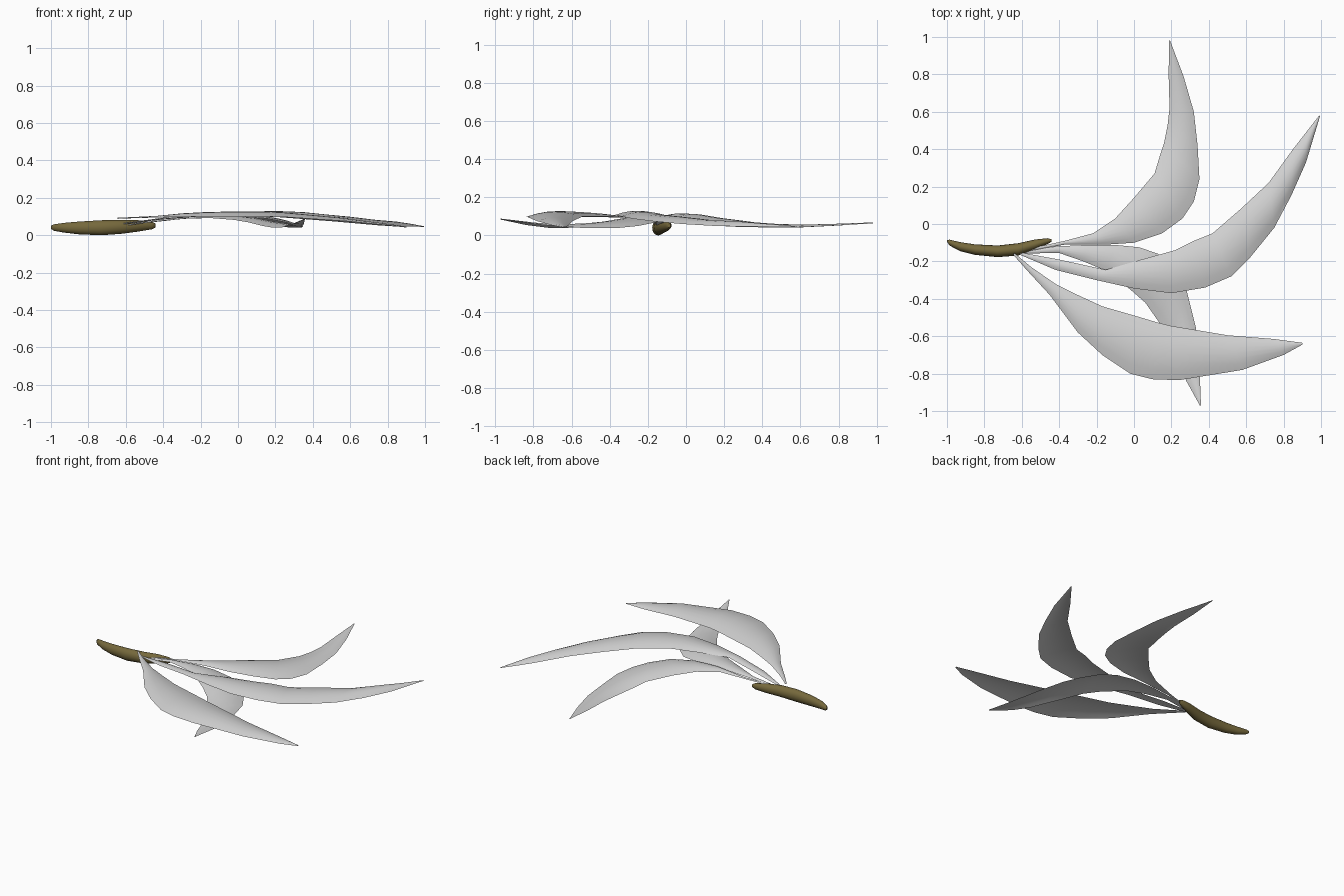
import bpy
import bmesh
import math
from mathutils import Vector

default_cube = bpy.data.objects.get("Cube")
if default_cube:
    bpy.data.objects.remove(default_cube, do_unlink=True)


def make_material(name, colour):
    material = bpy.data.materials.new(name)
    material.use_nodes = True
    material.diffuse_color = colour
    shader = material.node_tree.nodes["Principled BSDF"]
    shader.inputs["Base Color"].default_value = colour
    shader.inputs["Roughness"].default_value = 0.7
    return material


def loft(name, rings, material, sharp_angle):
    """Skin a row of closed rings and cap both ends."""
    bm = bmesh.new()
    rows = [[bm.verts.new(point) for point in ring] for ring in rings]
    count = len(rows[0])
    for near, far in zip(rows, rows[1:]):
        for i in range(count):
            j = (i + 1) % count
            bm.faces.new((near[i], near[j], far[j], far[i]))
    bm.faces.new(rows[0])
    bm.faces.new(rows[-1])
    bmesh.ops.recalc_face_normals(bm, faces=bm.faces[:])
    mesh = bpy.data.meshes.new(name)
    bm.to_mesh(mesh)
    bm.free()
    mesh.materials.append(material)
    obj = bpy.data.objects.new(name, mesh)
    bpy.context.collection.objects.link(obj)
    bpy.ops.object.select_all(action="DESELECT")
    obj.select_set(True)
    bpy.context.view_layer.objects.active = obj
    bpy.ops.object.shade_smooth_by_angle(angle=math.radians(sharp_angle))
    return obj


def leaf(name, stations, material, arch=0.08, thickness=0.003, steps=6):
    """Each station holds left x, left y, right x, right y and edge height."""
    rings = []
    for left_x, left_y, right_x, right_y, height in stations:
        left = Vector((left_x, left_y, height))
        right = Vector((right_x, right_y, height))
        width = (right - left).length

        def across(step, side):
            t = step / steps
            bulge = 4 * t * (1 - t)
            rise = bulge * (arch * width + side * thickness)
            return left.lerp(right, t) + Vector((0, 0, rise))

        top = [across(i, 1) for i in range(steps + 1)]
        underside = [across(i, -1) for i in range(steps - 1, 0, -1)]
        rings.append(top + underside)
    return loft(name, rings, material, 60)


def pod(name, stations, material, sides=16):
    """Each station holds x, y, z, half depth and half height."""
    rings = []
    for x, y, z, depth, height in stations:
        angles = [math.tau * i / sides for i in range(sides)]
        rings.append([(x, y + depth * math.cos(a), z + height * math.sin(a))
                      for a in angles])
    return loft(name, rings, material, 60)


leaf_grey = make_material("leaf pale grey", (0.66, 0.66, 0.66, 1))
pod_olive = make_material("pod olive brown", (0.18, 0.14, 0.045, 1))

# Curved seed pod, tapered at both ends
pod("seed_pod", [
    (-1, -.09, .042, .005, .008),
    (-.985, -.1, .041, .016, .017),
    (-.93, -.121, .04, .024, .026),
    (-.85, -.137, .039, .028, .034),
    (-.73, -.146, .04, .031, .04),
    (-.62, -.136, .045, .033, .037),
    (-.53, -.11, .05, .027, .03),
    (-.46, -.091, .052, .015, .02),
    (-.44, -.088, .052, .006, .01),
], pod_olive)

# Leaf that sweeps up toward the back
leaf("back_leaf", [
    (-.62, -.145, -.62, -.155, .055),
    (-.37, -.09, -.37, -.11, .08),
    (-.22, -.05, -.15, -.11, .1),
    (-.1, .03, 0, -.1, .1),
    (0, .14, .15, -.05, .09),
    (.11, .27, .26, .03, .068),
    (.14, .37, .32, .12, .054),
    (.16, .43, .35, .24, .046),
    (.18, .53, .34, .42, .042),
    (.19, .62, .32, .6, .043),
    (.185, .8, .265, .79, .052),
    (.188, .98, .193, .98, .065),
], leaf_grey)

# Long leaf that sweeps to the far side
leaf("long_leaf", [
    (-.62, -.15, -.62, -.16, .06),
    (-.4, -.19, -.42, -.245, .085),
    (-.15, -.245, -.2, -.3, .105),
    (.04, -.19, 0, -.345, .11),
    (.22, -.14, .2, -.37, .108),
    (.32, -.09, .38, -.34, .1),
    (.42, -.05, .52, -.28, .088),
    (.57, .08, .62, -.18, .075),
    (.72, .22, .75, -.02, .06),
    (.85, .4, .84, .15, .05),
    (.92, .49, .92, .33, .046),
    (.99, .58, .995, .578, .045),
], leaf_grey)

# Broad leaf on the front side
leaf("front_leaf", [
    (-.64, -.155, -.645, -.165, .09),
    (-.55, -.23, -.57, -.25, .092),
    (-.42, -.32, -.45, -.38, .095),
    (-.3, -.38, -.3, -.58, .098),
    (-.17, -.44, -.17, -.7, .1),
    (.02, -.495, -.02, -.8, .1),
    (.12, -.525, .1, -.83, .1),
    (.2, -.545, .24, -.835, .098),
    (.5, -.595, .58, -.78, .075),
    (.75, -.615, .8, -.7, .053),
    (.9, -.635, .9, -.645, .043),
], leaf_grey)

# Hooked leaf that passes under the others
leaf("hooked_leaf", [
    (-.62, -.148, -.62, -.158, .05),
    (-.42, -.12, -.4, -.155, .078),
    (-.25, -.112, -.27, -.2, .09),
    (-.1, -.112, -.15, -.25, .092),
    (.03, -.125, -.02, -.35, .082),
    (.13, -.16, .06, -.42, .068),
    (.22, -.25, .13, -.52, .05),
    (.28, -.35, .19, -.62, .04),
    (.33, -.55, .23, -.72, .04),
    (.35, -.75, .28, -.84, .055),
    (.358, -.97, .353, -.972, .085),
], leaf_grey)
